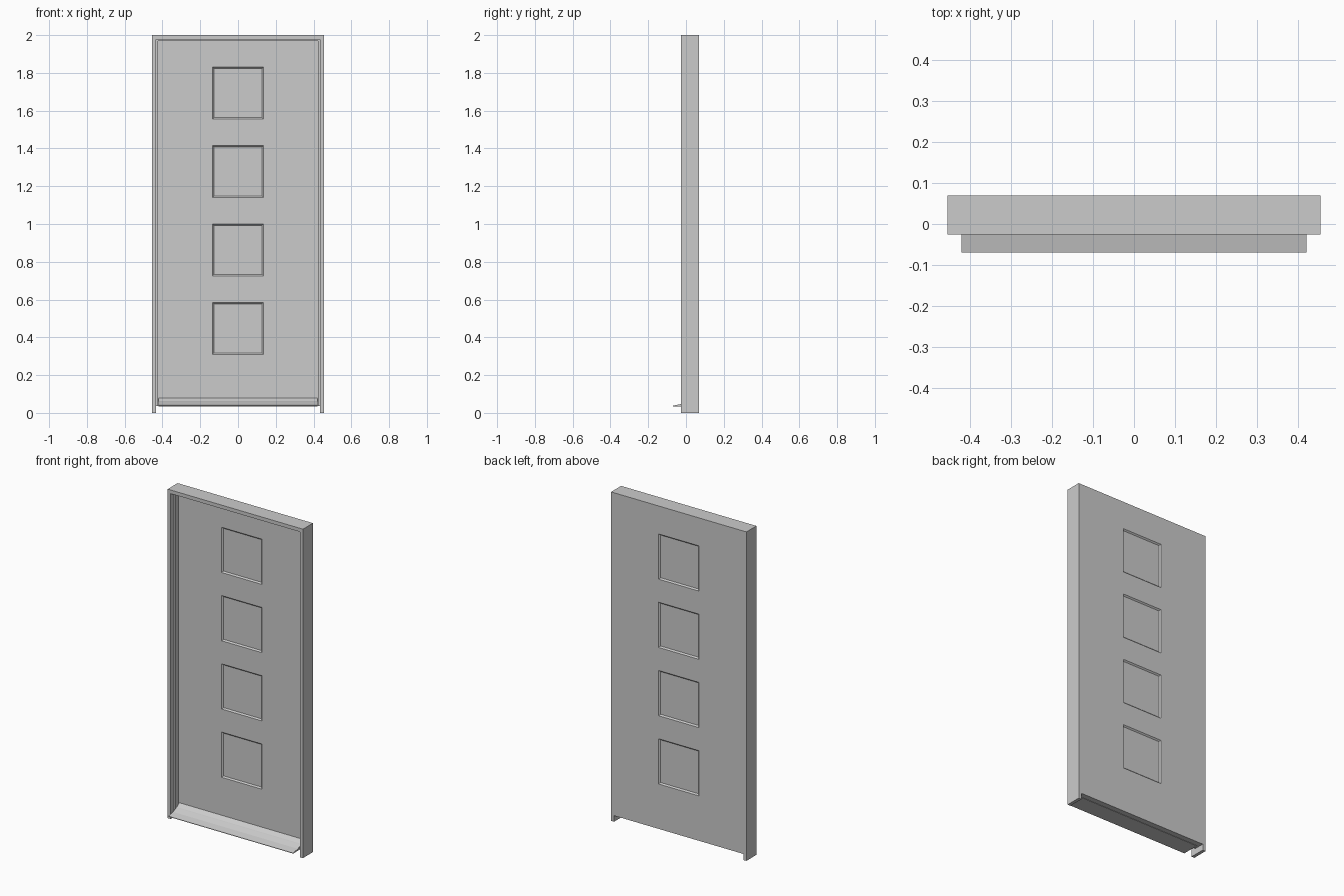
import bpy, bmesh
from mathutils import Vector

if "Cube" in bpy.data.objects:
    bpy.data.objects.remove(bpy.data.objects["Cube"])


def finish(name, bm):
    bmesh.ops.recalc_face_normals(bm, faces=bm.faces)
    mesh = bpy.data.meshes.new(name)
    bm.to_mesh(mesh)
    bm.free()
    obj = bpy.data.objects.new(name, mesh)
    bpy.context.collection.objects.link(obj)
    return obj


def prism(name, points, direction):
    """Extrude a closed outline along a direction."""
    bm = bmesh.new()
    face = bm.faces.new([bm.verts.new(p) for p in points])
    ext = bmesh.ops.extrude_face_region(bm, geom=[face])
    moved = [v for v in ext["geom"] if isinstance(v, bmesh.types.BMVert)]
    bmesh.ops.translate(bm, verts=moved, vec=Vector(direction))
    return finish(name, bm)


def portal(name, outer, inner, top, head, bottom, y0, y1):
    """Upside-down U: two jambs and a head."""
    outline = [(-outer, bottom), (-outer, top), (outer, top), (outer, bottom),
               (inner, bottom), (inner, head), (-inner, head), (-inner, bottom)]
    return prism(name, [(x, y0, z) for x, z in outline], (0, y1 - y0, 0))


# Frame with a stepped stop in front of the leaf
portal("door_frame", 0.455, 0.435, 2.0, 1.978, 0.0, -0.026, 0.07)
portal("door_stop", 0.436, 0.424, 1.979, 1.968, 0.037, 0.006, 0.036)

# Leaf with four square windows sunk into both faces
W, H = 0.135, 0.1375
centres = [0.4475 + 0.415 * i for i in range(4)]
bm = bmesh.new()
bmesh.ops.create_cube(bm, size=1)
for v in bm.verts:
    v.co = Vector((v.co.x * 0.87, 0.053 + v.co.y * 0.034, 1.0075 + v.co.z * 1.941))
cuts = [((s * W, 0, 0), (1, 0, 0)) for s in (-1, 1)]
cuts += [((0, 0, c + s * H), (0, 0, 1)) for c in centres for s in (-1, 1)]
for co, no in cuts:
    bmesh.ops.bisect_plane(bm, geom=bm.verts[:] + bm.edges[:] + bm.faces[:],
                           plane_co=co, plane_no=no)
bm.normal_update()
windows = []
for f in bm.faces:
    c = f.calc_center_median()
    if abs(f.normal.y) > 0.9 and abs(c.x) < W and any(abs(c.z - z) < 0.01 for z in centres):
        windows.append(f)
bmesh.ops.inset_individual(bm, faces=windows, thickness=0.011, depth=-0.008)
finish("door_leaf", bm)

# Sloping threshold and drip sill at the foot
sill = [(-0.07, 0.035), (-0.07, 0.038), (-0.025, 0.047), (0.006, 0.06),
        (0.012, 0.062), (0.037, 0.08), (0.037, 0.035)]
prism("sill", [(-0.42, y, z) for y, z in sill], (0.84, 0, 0))
